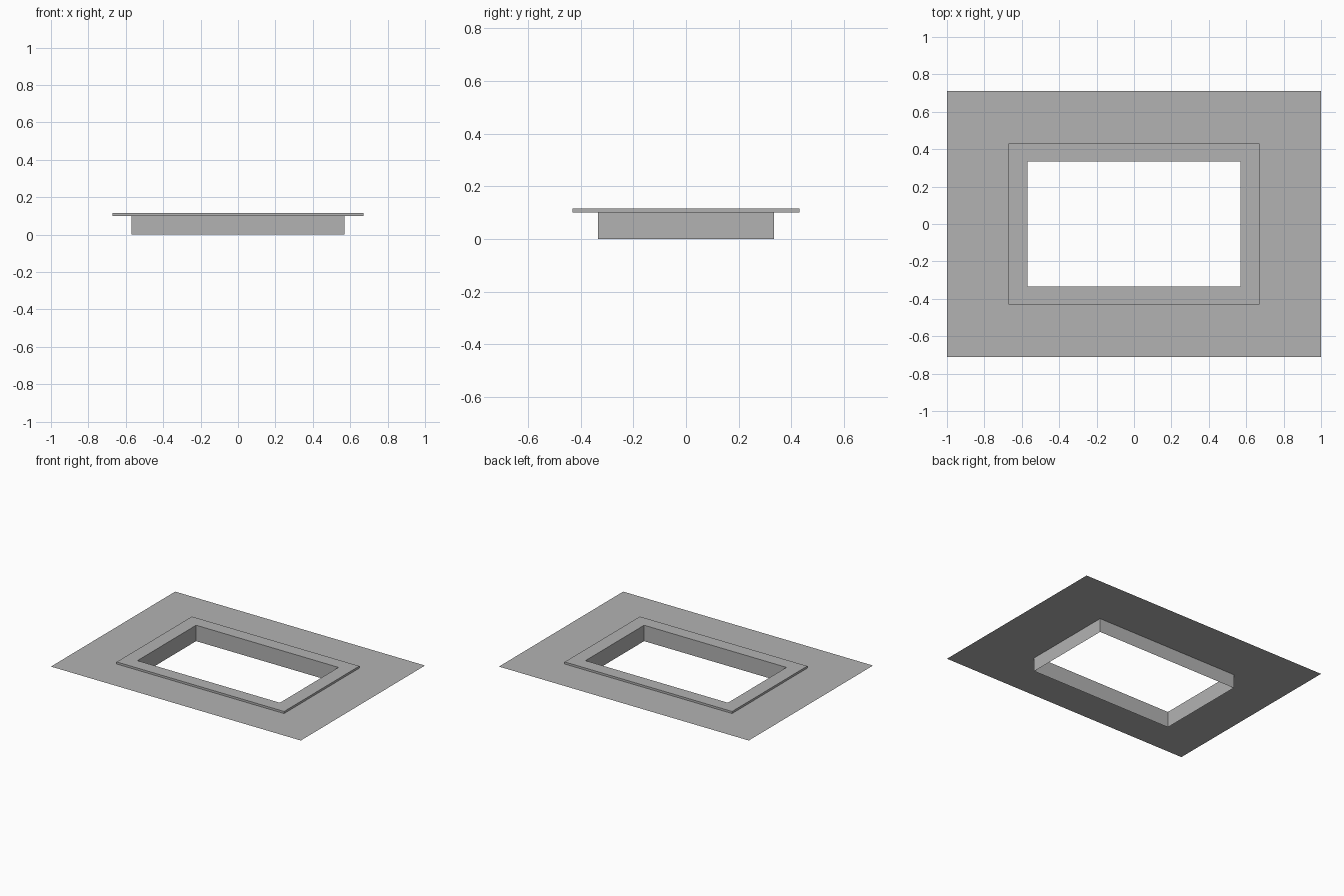
import bpy, bmesh

cube = bpy.data.objects.get("Cube")
if cube:
    bpy.data.objects.remove(cube, do_unlink=True)

grey = bpy.data.materials.new("plain grey")
grey.use_nodes = True
colour = (0.45, 0.45, 0.45, 1)
grey.diffuse_color = colour
grey.node_tree.nodes["Principled BSDF"].inputs["Base Color"].default_value = colour

OPENING = (0.57, 0.335)
RIM = (0.67, 0.43)
PANEL = (1.0, 0.71)
RIM_BASE, TOP = 0.1, 0.115


def rectangular_rings(name, rings, closed=False):
    """Join successive rectangles (half size, height) with flat bands."""
    bm = bmesh.new()
    loops = []
    for (x, y), z in rings:
        corners = ((-x, -y), (x, -y), (x, y), (-x, y))
        loops.append([bm.verts.new((px, py, z)) for px, py in corners])
    pairs = list(zip(loops, loops[1:]))
    if closed:
        pairs.append((loops[-1], loops[0]))
    for a, b in pairs:
        for i in range(4):
            j = (i + 1) % 4
            bm.faces.new((a[i], a[j], b[j], b[i]))
    mesh = bpy.data.meshes.new(name)
    bm.to_mesh(mesh)
    bm.free()
    mesh.materials.append(grey)
    obj = bpy.data.objects.new(name, mesh)
    bpy.context.collection.objects.link(obj)
    return obj


# Thin surrounding sheet with a hole for the frame
rectangular_rings("surrounding_panel", [(PANEL, RIM_BASE), (RIM, RIM_BASE)])

# Flat raised rim
rectangular_rings("raised_rim", [
    (OPENING, RIM_BASE), (RIM, RIM_BASE), (RIM, TOP), (OPENING, TOP)], closed=True)

# Thin sleeve lining the opening
rectangular_rings("opening_sleeve", [(OPENING, 0), (OPENING, RIM_BASE)])
